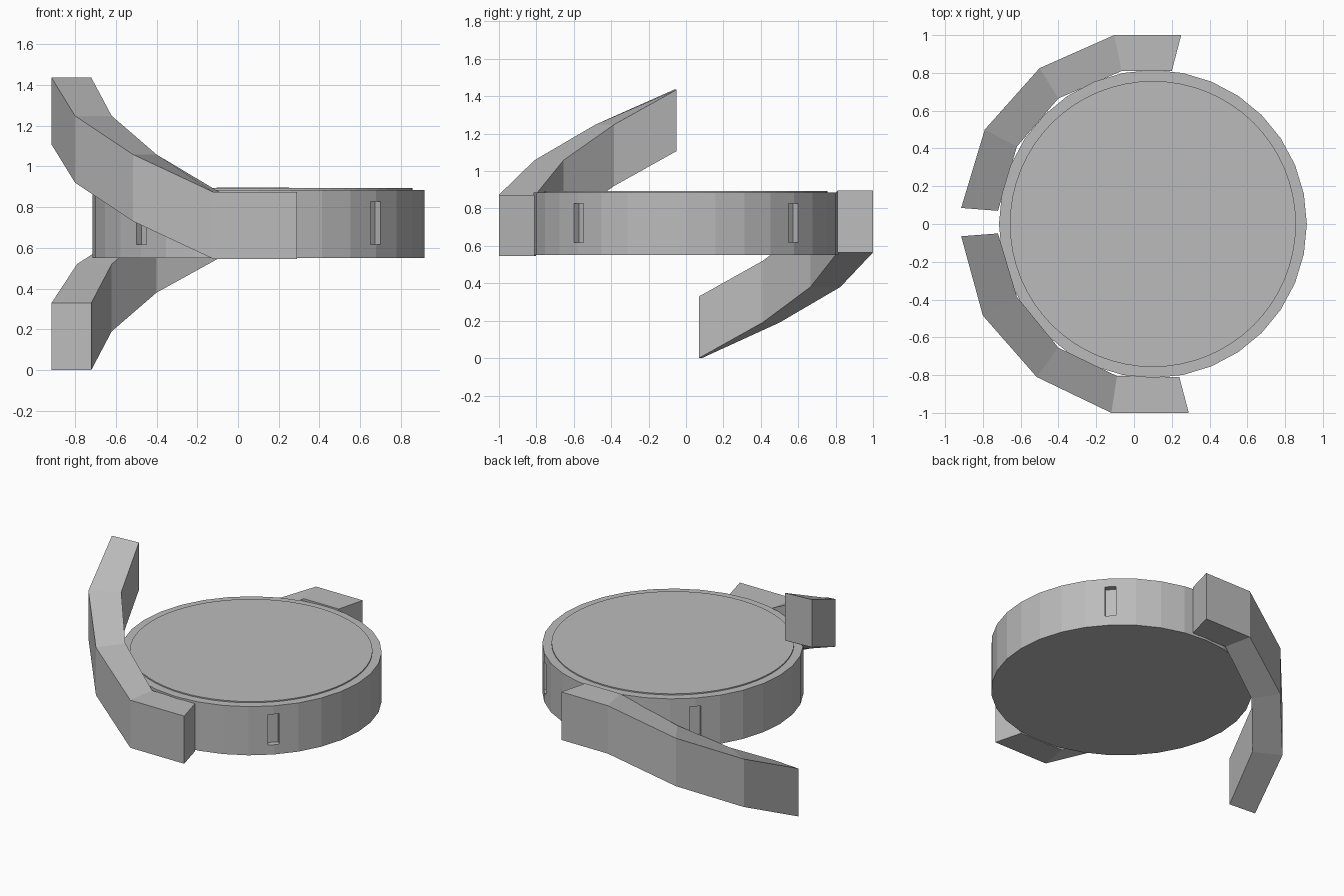
import bpy, bmesh, math
from mathutils import Matrix

if "Cube" in bpy.data.objects:
    bpy.data.objects.remove(bpy.data.objects["Cube"])

grey = bpy.data.materials.new("plain grey")
grey.diffuse_color = (0.5, 0.5, 0.5, 1)
grey.use_nodes = True
grey.node_tree.nodes["Principled BSDF"].inputs["Base Color"].default_value = grey.diffuse_color
CX = 0.1  # case centre


def finish(name, bm):
    bmesh.ops.recalc_face_normals(bm, faces=bm.faces)
    me = bpy.data.meshes.new(name)
    bm.to_mesh(me)
    bm.free()
    me.materials.append(grey)
    ob = bpy.data.objects.new(name, me)
    bpy.context.collection.objects.link(ob)
    return ob


def disc(name, r, z0, z1, sides):
    bm = bmesh.new()
    bmesh.ops.create_cone(bm, cap_ends=True, segments=sides, radius1=r, radius2=r,
                          depth=z1 - z0, matrix=Matrix.Translation((CX, 0, (z0 + z1) / 2))
                          @ Matrix.Rotation(math.pi / 2, 4, 'Z'))
    return finish(name, bm)


def strap(name, inner, outer, bottoms, height):
    # rectangular section swept through paired inner / outer points
    bm = bmesh.new()
    rings = []
    for i, o, z in zip(inner, outer, bottoms):
        rings.append([bm.verts.new(p) for p in (
            (*i, z), (*o, z), (*o, z + height), (*i, z + height))])
    for a, b in zip(rings, rings[1:]):
        for k in range(4):
            n = (k + 1) % 4
            bm.faces.new((a[k], a[n], b[n], b[k]))
    bm.faces.new(rings[0])
    bm.faces.new(rings[-1])
    return finish(name, bm)


# round case with four recessed slots
case = disc("watch_case", 0.815, 0.55, 0.885, 32)
bm = bmesh.new()
for k in range(4):
    m = (Matrix.Translation((CX, 0, 0)) @ Matrix.Rotation(math.radians(45 + 90 * k), 4, 'Z')
         @ Matrix.Translation((0.825, 0, 0.722)) @ Matrix.Diagonal((0.10, 0.07, 0.21, 1)))
    bmesh.ops.create_cube(bm, size=1, matrix=m)
cutter = finish("slot_cutter", bm)
cutter.hide_render = True
cutter.hide_viewport = True
mod = case.modifiers.new("slots", 'BOOLEAN')
mod.object = cutter
mod.operation = 'DIFFERENCE'
mod.solver = 'EXACT'

# thin raised dial
disc("dial", 0.757, 0.87, 0.893, 64)

# front strap rises, back strap drops
strap("front_strap",
      [(0.24, -0.81), (-0.09, -0.805), (-0.40, -0.655), (-0.62, -0.385), (-0.72, -0.05)],
      [(0.29, -1.0), (-0.12, -1.0), (-0.515, -0.81), (-0.80, -0.485), (-0.915, -0.065)],
      [0.545, 0.545, 0.73, 0.92, 1.107], 0.328)
strap("back_strap",
      [(0.20, 0.81), (-0.065, 0.81), (-0.40, 0.665), (-0.62, 0.41), (-0.72, 0.07)],
      [(0.25, 1.0), (-0.105, 1.0), (-0.50, 0.825), (-0.79, 0.50), (-0.915, 0.085)],
      [0.565, 0.565, 0.38, 0.19, 0.0], 0.33)
